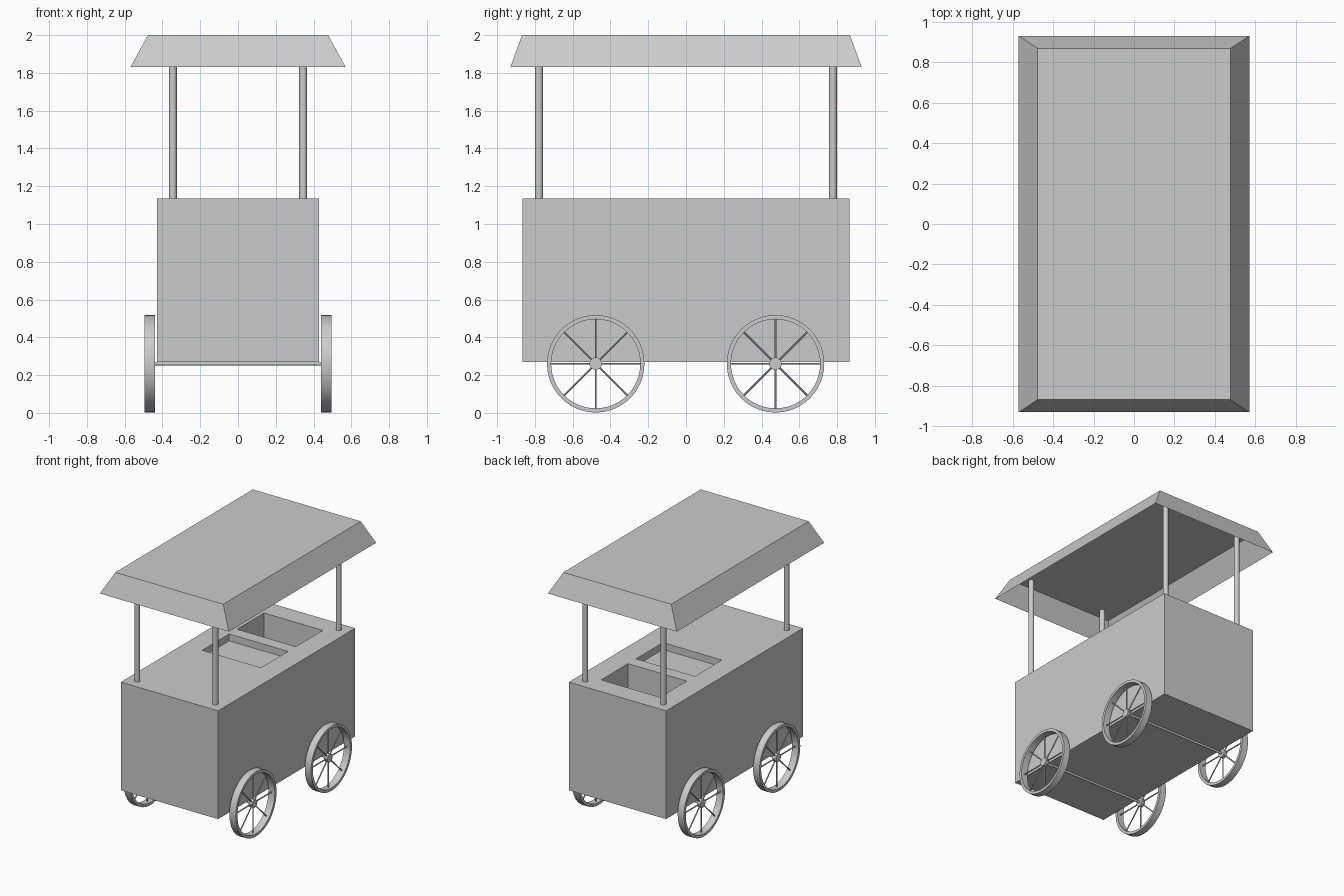
import bpy, bmesh
from math import pi, sin, cos
from mathutils import Vector

if "Cube" in bpy.data.objects:
    bpy.data.objects.remove(bpy.data.objects["Cube"])


def add_object(name, bm, smooth=False):
    bmesh.ops.recalc_face_normals(bm, faces=bm.faces)
    mesh = bpy.data.meshes.new(name)
    bm.to_mesh(mesh)
    bm.free()
    ob = bpy.data.objects.new(name, mesh)
    bpy.context.collection.objects.link(ob)
    if smooth:
        bpy.ops.object.select_all(action='DESELECT')
        ob.select_set(True)
        bpy.context.view_layer.objects.active = ob
        bpy.ops.object.shade_smooth_by_angle()
    return ob


def box(name, lo, hi):
    bm = bmesh.new()
    bmesh.ops.create_cube(bm, size=1)
    lo, hi = Vector(lo), Vector(hi)
    bmesh.ops.scale(bm, vec=hi - lo, verts=bm.verts)
    bmesh.ops.translate(bm, vec=(lo + hi) / 2, verts=bm.verts)
    return add_object(name, bm)


def rod(bm, a, b, radius, sides):
    a, b = Vector(a), Vector(b)
    d = b - a
    mat = d.to_track_quat('Z', 'Y').to_matrix().to_4x4()
    mat.translation = (a + b) / 2
    bmesh.ops.create_cone(bm, cap_ends=True, segments=sides, radius1=radius,
                          radius2=radius, depth=d.length, matrix=mat)


# Cart body with a shallow lidded bay and a deep open bay in the top
body = box("cart_body", (-0.43, -0.865, 0.27), (0.43, 0.865, 1.135))
for y0, y1, depth in ((-0.08, 0.26, 0.055), (0.36, 0.70, 0.40)):
    cutter = box("bay_cutter", (-0.26, y0, 1.135 - depth), (0.26, y1, 1.3))
    cutter.hide_render = True
    mod = body.modifiers.new("bay", 'BOOLEAN')
    mod.operation, mod.solver, mod.object = 'DIFFERENCE', 'EXACT', cutter
    bpy.context.view_layer.objects.active = body
    bpy.ops.object.modifier_apply(modifier=mod.name)
    bpy.data.objects.remove(cutter)

# Canopy: open-bottomed shell with sloping skirts
bm = bmesh.new()
corners = ((-1, -1), (1, -1), (1, 1), (-1, 1))
low = [bm.verts.new((0.57 * x, 0.93 * y, 1.83)) for x, y in corners]
top = [bm.verts.new((0.477 * x, 0.868 * y, 2.0)) for x, y in corners]
bm.faces.new(top)
for i in range(4):
    j = (i + 1) % 4
    bm.faces.new((low[i], low[j], top[j], top[i]))
add_object("canopy", bm)

# Canopy posts
for x, y in corners:
    bm = bmesh.new()
    rod(bm, (0.345 * x, 0.778 * y, 1.13), (0.345 * x, 0.778 * y, 1.998), 0.021, 24)
    add_object("canopy_post", bm, True)

# Wheels: flat hoop rim, hub and eight spokes; one axle per pair
WZ, R_OUT, R_IN = 0.26, 0.258, 0.236
for wy in (-0.478, 0.474):
    for side in (-1, 1):
        wx, half = side * 0.467, 0.028
        bm = bmesh.new()
        profile = ((-half, R_IN), (half, R_IN), (half, R_OUT), (-half, R_OUT))
        n = 48
        rings = [[bm.verts.new((wx + dx, wy + r * cos(2 * pi * i / n),
                                WZ + r * sin(2 * pi * i / n))) for dx, r in profile]
                 for i in range(n)]
        for i in range(n):
            a, b = rings[i], rings[(i + 1) % n]
            for k in range(4):
                m = (k + 1) % 4
                bm.faces.new((a[k], a[m], b[m], b[k]))
        add_object("wheel_rim", bm, True)

        bm = bmesh.new()
        rod(bm, (wx - 0.015, wy, WZ), (wx + 0.015, wy, WZ), 0.033, 24)
        add_object("wheel_hub", bm, True)

        bm = bmesh.new()
        for i in range(8):
            c, s = cos(i * pi / 4), sin(i * pi / 4)
            rod(bm, (wx, wy + 0.02 * c, WZ + 0.02 * s),
                (wx, wy + 0.24 * c, WZ + 0.24 * s), 0.005, 10)
        add_object("wheel_spokes", bm, True)

    bm = bmesh.new()
    rod(bm, (-0.467, wy, WZ), (0.467, wy, WZ), 0.009, 16)
    add_object("axle", bm, True)
